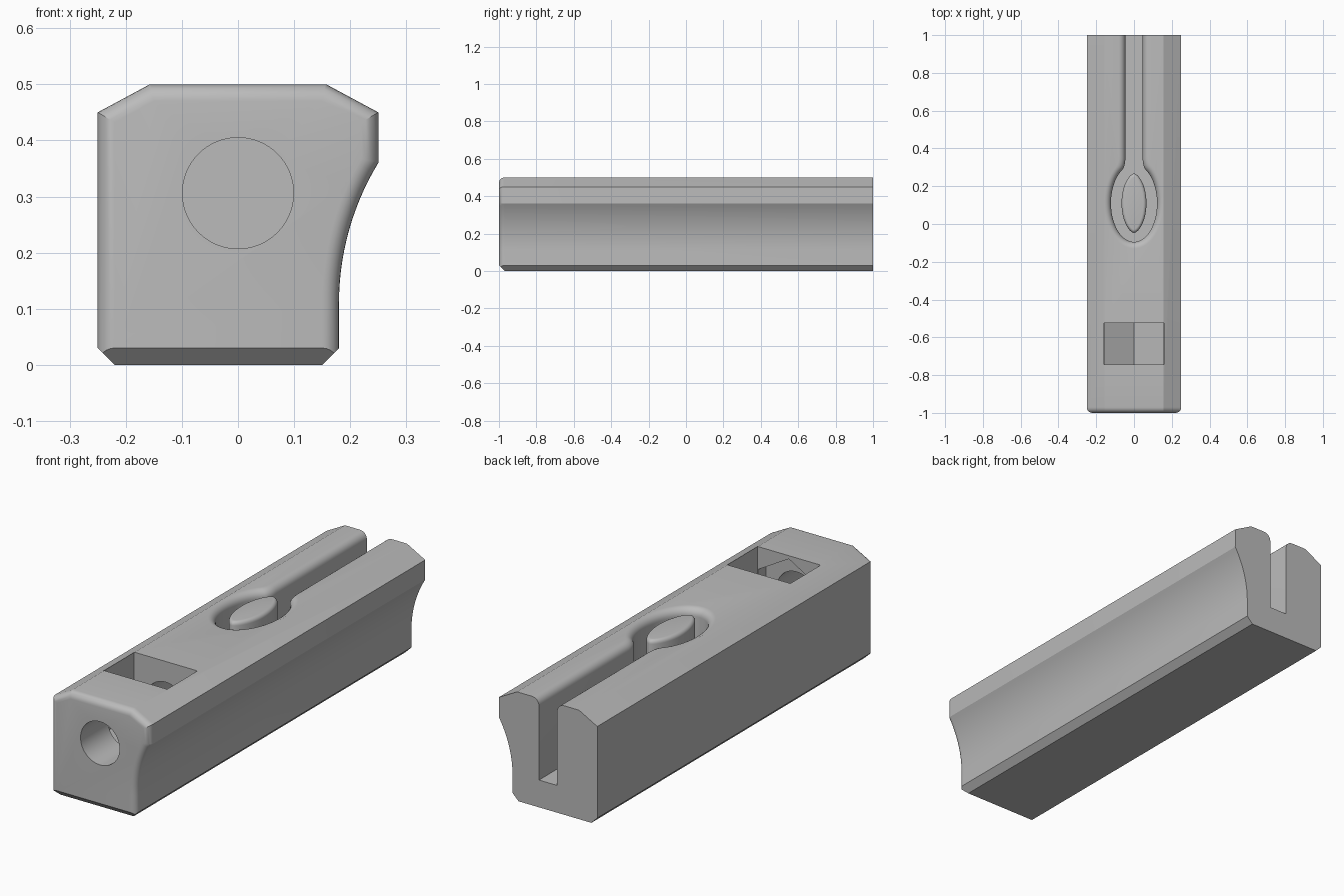
import bpy, bmesh, math
from mathutils import Vector
from mathutils.geometry import intersect_line_line_2d  # noqa: F401

if "Cube" in bpy.data.objects:
    bpy.data.objects.remove(bpy.data.objects["Cube"], do_unlink=True)

grey = bpy.data.materials.new("plain grey")
grey.use_nodes = True
grey.diffuse_color = (0.5, 0.5, 0.5, 1)
grey.node_tree.nodes["Principled BSDF"].inputs["Base Color"].default_value = (0.5, 0.5, 0.5, 1)


def add_object(name, bm):
    bmesh.ops.recalc_face_normals(bm, faces=bm.faces)
    mesh = bpy.data.meshes.new(name)
    bm.to_mesh(mesh)
    bm.free()
    mesh.materials.append(grey)
    obj = bpy.data.objects.new(name, mesh)
    bpy.context.collection.objects.link(obj)
    return obj


def loft(sections):
    """Skin equal-length closed loops and cap both ends."""
    bm = bmesh.new()
    loops = [[bm.verts.new(p) for p in s] for s in sections]
    n = len(loops[0])
    for a, b in zip(loops, loops[1:]):
        for i in range(n):
            j = (i + 1) % n
            bm.faces.new((a[i], a[j], b[j], b[i]))
    bm.faces.new(loops[0])
    bm.faces.new(loops[-1])
    return bm


def inset(points, dist):
    """Inset a counter-clockwise outline, leaving its first edge (the base) in place."""
    n, result = len(points), []
    for i in range(n):
        p = Vector(points[i])
        d1 = (p - Vector(points[i - 1])).normalized()
        d2 = (Vector(points[(i + 1) % n]) - p).normalized()
        n1, n2 = Vector((-d1.y, d1.x)), Vector((-d2.y, d2.x))
        o1 = 0 if i == 1 else dist
        o2 = 0 if i == 0 else dist
        det = n1.x * n2.y - n1.y * n2.x
        if abs(det) < 1e-5:
            result.append(p + n1 * o1)
        else:
            result.append(p + Vector((o1 * n2.y - o2 * n1.y, o2 * n1.x - o1 * n2.x)) / det)
    return result


def cut(obj, cutter):
    mod = obj.modifiers.new(cutter.name, "BOOLEAN")
    mod.operation, mod.solver, mod.object = "DIFFERENCE", "EXACT", cutter
    bpy.context.view_layer.objects.active = obj
    bpy.ops.object.modifier_apply(modifier=mod.name)
    bpy.data.objects.remove(cutter, do_unlink=True)


def prism(name, outline, y0, y1):
    return add_object(name, loft([[(x, y, z) for x, z in outline] for y in (y0, y1)]))


def circle(radius, z, count, start=0.0):
    angles = [start + math.tau * i / count for i in range(count)]
    return [(radius * math.cos(a), z + radius * math.sin(a)) for a in angles]


# Body: chamfered profile with one scooped side and a rounded front rim
scoop_r, scoop_z = 0.481, 0.11
sweep = math.asin(0.25 / scoop_r)
profile = [(-0.25, 0), (0.18, 0)]
for i in range(15):
    a = sweep * i / 14
    profile.append((0.18 + scoop_r * (1 - math.cos(a)), scoop_z + scoop_r * math.sin(a)))
profile += [(0.25, 0.45), (0.157, 0.5), (-0.157, 0.5), (-0.25, 0.45)]

rim = 0.03
sections = []
for i in range(7):
    a = math.pi / 2 * i / 6
    y = -1 + rim * (1 - math.sin(a))
    sections.append([(p.x, y, p.y) for p in inset(profile, rim * (1 - math.cos(a)))])
sections.insert(0, [(x, 1, z) for x, z in profile])
bm = loft(sections)

# Bottom chamfers on both sides and the front
for point, normal in (((-0.25, 0, 0.03), (-1, 0, -1)), ((0.18, 0, 0.03), (1, 0, -1)),
                      ((0, -1, 0.03), (0, -1, -1))):
    bmesh.ops.bisect_plane(bm, geom=bm.verts[:] + bm.edges[:] + bm.faces[:],
                           plane_co=point, plane_no=normal, clear_outer=True)
    bmesh.ops.holes_fill(bm, edges=[e for e in bm.edges if e.is_boundary])
body = add_object("body", bm)


# Oval basin running into a channel that is open at the back
def basin_outline(grow):
    rx, ry, half, cy = 0.122 + grow, 0.205 + grow, 0.046 + grow, 0.11
    end = math.pi - math.asin((half + 0.016) / rx)
    side = [(rx * math.sin(end * i / 32), cy - ry * math.cos(end * i / 32)) for i in range(33)]
    start = Vector(side[-1])
    corner = Vector((half, start.y + 0.02))
    finish = Vector((half, start.y + 0.06))
    for i in range(1, 7):
        t = i / 6
        side.append(tuple(start * (1 - t) ** 2 + corner * 2 * t * (1 - t) + finish * t * t))
    side.append((half, 1.1))
    return side + [(-x, y) for x, y in reversed(side[1:])]


lip = 0.035
levels = [(0.125, 0)]
for i in range(7):
    a = math.pi / 2 * i / 6
    levels.append((0.5 - lip + lip * math.sin(a), lip * (1 - math.cos(a))))
levels.append((0.6, lip))
cut(body, add_object("basin_cutter",
                     loft([[(x, y, z) for x, y in basin_outline(g)] for z, g in levels])))

# Front bore, hexagonal pocket and the rectangular window above it
axis = 0.306
cut(body, prism("bore_cutter", circle(0.099, axis, 64), -1.1, -0.3))
cut(body, prism("hex_cutter", circle(0.179, axis, 6, math.pi / 6), -0.80, -0.525))
cut(body, prism("window_cutter", [(-0.16, axis), (0.16, axis), (0.16, 0.6), (-0.16, 0.6)],
                -0.745, -0.5249))


# Oval island standing in the basin, with a softened top edge
def island_outline(shrink):
    points = []
    for i in range(48):
        a = math.tau * i / 48
        s = math.sin(a)
        points.append(((0.066 - shrink) * math.copysign(abs(s) ** 1.2, s),
                       0.11 - (0.157 - shrink) * math.cos(a)))
    return points


soft = 0.018
levels = [(0.12, 0)]
for i in range(6):
    a = math.pi / 2 * i / 5
    levels.append((0.5 - soft + soft * math.sin(a), soft * (1 - math.cos(a))))
island = add_object("island", loft([[(x, y, z) for x, y in island_outline(s)] for z, s in levels]))

# Smooth curves, sharp corners
for obj in (body, island):
    bpy.ops.object.select_all(action="DESELECT")
    obj.select_set(True)
    bpy.context.view_layer.objects.active = obj
    bpy.ops.object.shade_smooth_by_angle(angle=math.radians(22))
